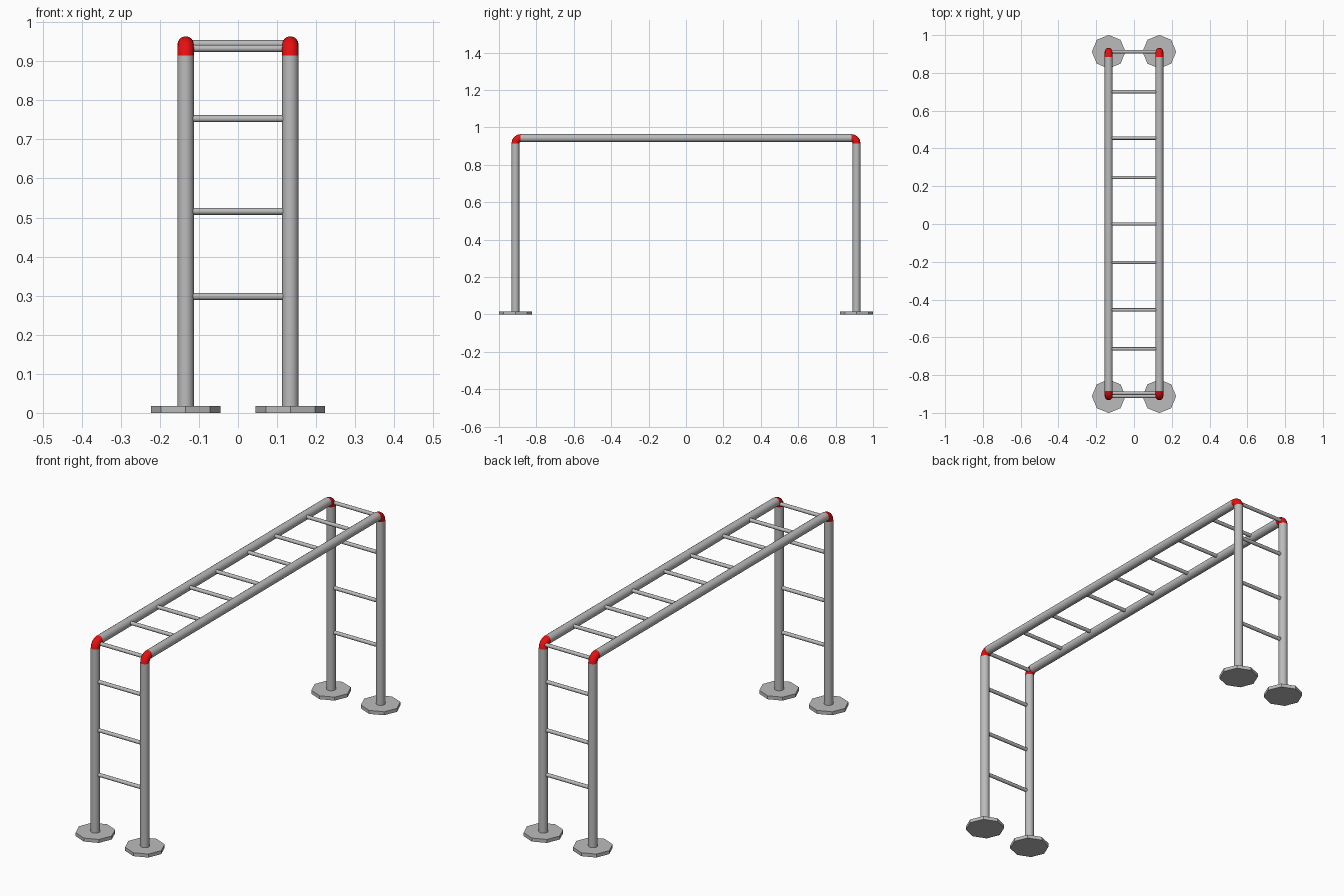
import bpy, math
from mathutils import Vector

if "Cube" in bpy.data.objects:
    bpy.data.objects.remove(bpy.data.objects["Cube"])

def material(name, rgb):
    m = bpy.data.materials.new(name)
    m.diffuse_color = (*rgb, 1)
    m.use_nodes = True
    m.node_tree.nodes["Principled BSDF"].inputs["Base Color"].default_value = m.diffuse_color
    return m

GREY = material("grey_metal", (0.5, 0.5, 0.5))
RED = material("red_joint", (0.8, 0.005, 0.005))

X, Y = 0.134, 0.912       # post centres
R, RUNG = 0.021, 0.009    # tube and rung radii
BEND = 0.028              # elbow bend radius
ELBOW_Z = 0.915           # top of the straight posts
RAIL_Z = ELBOW_Z + BEND

def smooth(ob):
    bpy.ops.object.select_all(action='DESELECT')
    ob.select_set(True)
    bpy.context.view_layer.objects.active = ob
    bpy.ops.object.shade_smooth_by_angle(angle=math.radians(40))

def rod(name, a, b, r, sides=16, mat=GREY):
    a, b = Vector(a), Vector(b)
    d = b - a
    bpy.ops.mesh.primitive_cylinder_add(vertices=sides, radius=r, depth=d.length, location=(a + b) / 2)
    ob = bpy.context.object
    ob.name = name
    ob.rotation_euler = d.to_track_quat('Z', 'Y').to_euler()
    ob.data.materials.append(mat)
    return ob

def elbow(name, x, s, sides=16, steps=4):
    # quarter bend from the post up into the rail
    verts, faces = [], []
    for i in range(steps + 1):
        t = math.pi / 2 * i / steps
        for k in range(sides):
            a = 2 * math.pi * k / sides
            rad = BEND + R * math.cos(a)
            verts.append((x + R * math.sin(a),
                          s * (Y - BEND + rad * math.cos(t)),
                          ELBOW_Z + rad * math.sin(t)))
    for i in range(steps):
        for k in range(sides):
            n = (k + 1) % sides
            f = (i * sides + k, i * sides + n, (i + 1) * sides + n, (i + 1) * sides + k)
            faces.append(f if s < 0 else f[::-1])
    me = bpy.data.meshes.new(name)
    me.from_pydata(verts, [], faces)
    me.materials.append(RED)
    ob = bpy.data.objects.new(name, me)
    bpy.context.collection.objects.link(ob)
    smooth(ob)

for sx, side in ((-1, "left"), (1, "right")):
    x = sx * X
    # overhead rail
    smooth(rod(f"{side}_rail", (x, -Y + BEND, RAIL_Z), (x, Y - BEND, RAIL_Z), R))
    for sy, end in ((-1, "front"), (1, "back")):
        # foot plate, post and red joint
        rod(f"{end}_{side}_foot", (x, sy * Y, 0), (x, sy * Y, 0.017), 0.089, 8)
        smooth(rod(f"{end}_{side}_post", (x, sy * Y, 0.01), (x, sy * Y, ELBOW_Z), R))
        elbow(f"{end}_{side}_elbow", x, sy)

# ladder rungs at both ends
for sy, end in ((-1, "front"), (1, "back")):
    for i, z in enumerate((0.298, 0.516, 0.753)):
        smooth(rod(f"{end}_ladder_rung_{i + 1}", (-X, sy * Y, z), (X, sy * Y, z), RUNG, 12))

# overhead rungs, the end ones sit a little lower in the joints
overhead = [(-0.896, 0.933), (-0.661, 0.945), (-0.455, 0.945), (-0.204, 0.945), (0, 0.945),
            (0.246, 0.945), (0.455, 0.945), (0.70, 0.945), (0.912, 0.933)]
for i, (y, z) in enumerate(overhead):
    smooth(rod(f"overhead_rung_{i + 1}", (-X, y, z), (X, y, z), RUNG, 12))
